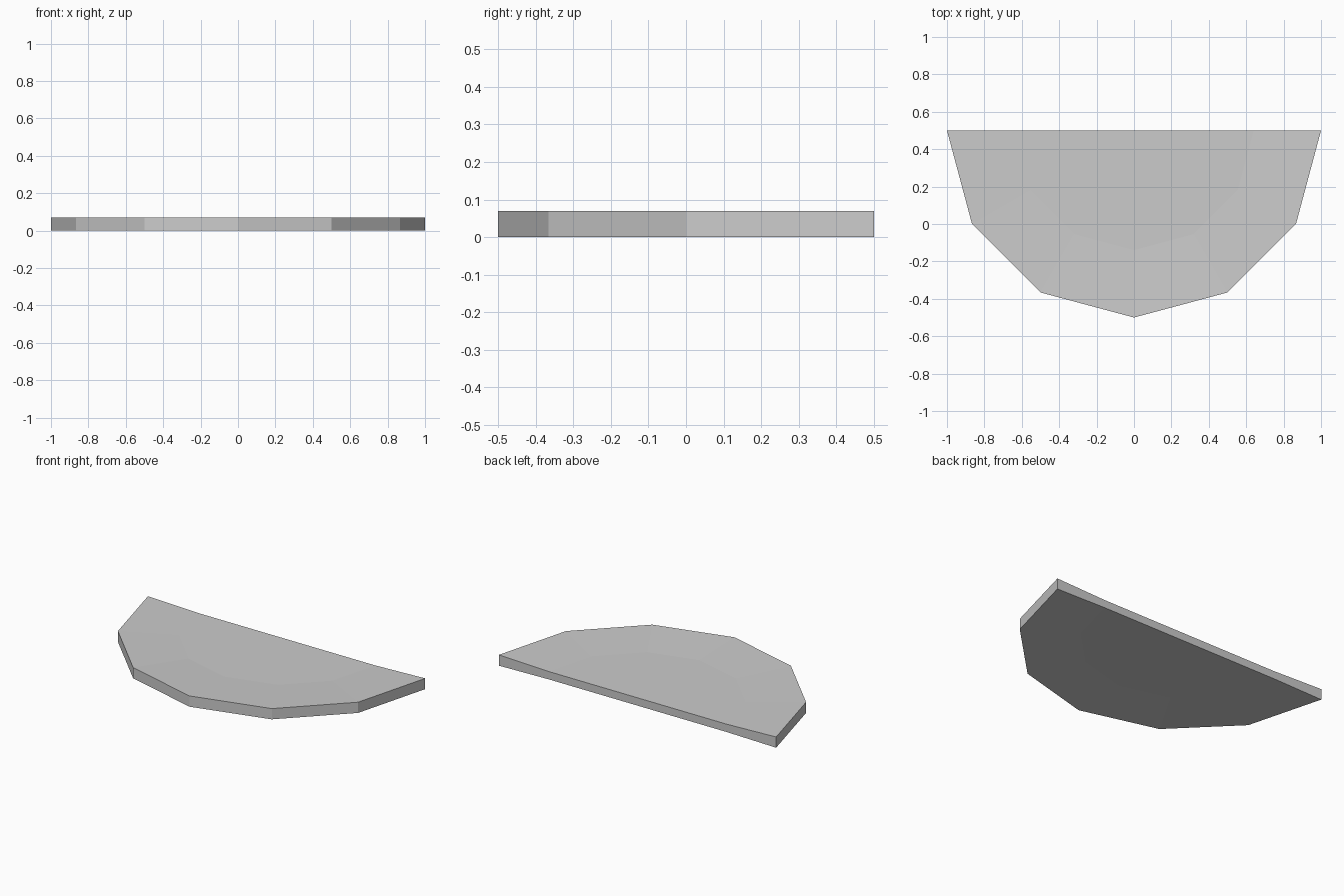
import bpy, bmesh
from math import cos, sin, pi

if "Cube" in bpy.data.objects:
    bpy.data.objects.remove(bpy.data.objects["Cube"])

SIDES = 6            # half of a twelve-sided disc
HEIGHT = 0.07
INNER = 0.64         # radius of the slightly sunken centre


def half_ring(bm, radius, z):
    return [bm.verts.new((radius * cos(pi * i / SIDES),
                          0.5 - radius * sin(pi * i / SIDES), z))
            for i in range(SIDES + 1)]


def bridge(bm, a, b):
    for i in range(SIDES):
        bm.faces.new((a[i], a[i + 1], b[i + 1], b[i]))


bm = bmesh.new()
# Concentric half rings: sunken top, rim, hollowed underside
rings = [half_ring(bm, INNER, HEIGHT - 0.012),
         half_ring(bm, 1.0, HEIGHT),
         half_ring(bm, 1.0, 0.0),
         half_ring(bm, INNER, 0.007)]
for a, b in zip(rings, rings[1:]):
    bridge(bm, a, b)
# Flat centres of the top and underside
bm.faces.new(rings[0])
bm.faces.new(rings[3])
# Straight back wall: two end panels and a middle panel
for i in (0, SIDES):
    bm.faces.new([r[i] for r in rings])
bm.faces.new((rings[0][0], rings[0][-1], rings[3][-1], rings[3][0]))
bmesh.ops.recalc_face_normals(bm, faces=bm.faces)

mesh = bpy.data.meshes.new("half_round_plate")
bm.to_mesh(mesh)
bm.free()
plate = bpy.data.objects.new("half_round_plate", mesh)
bpy.context.collection.objects.link(plate)
